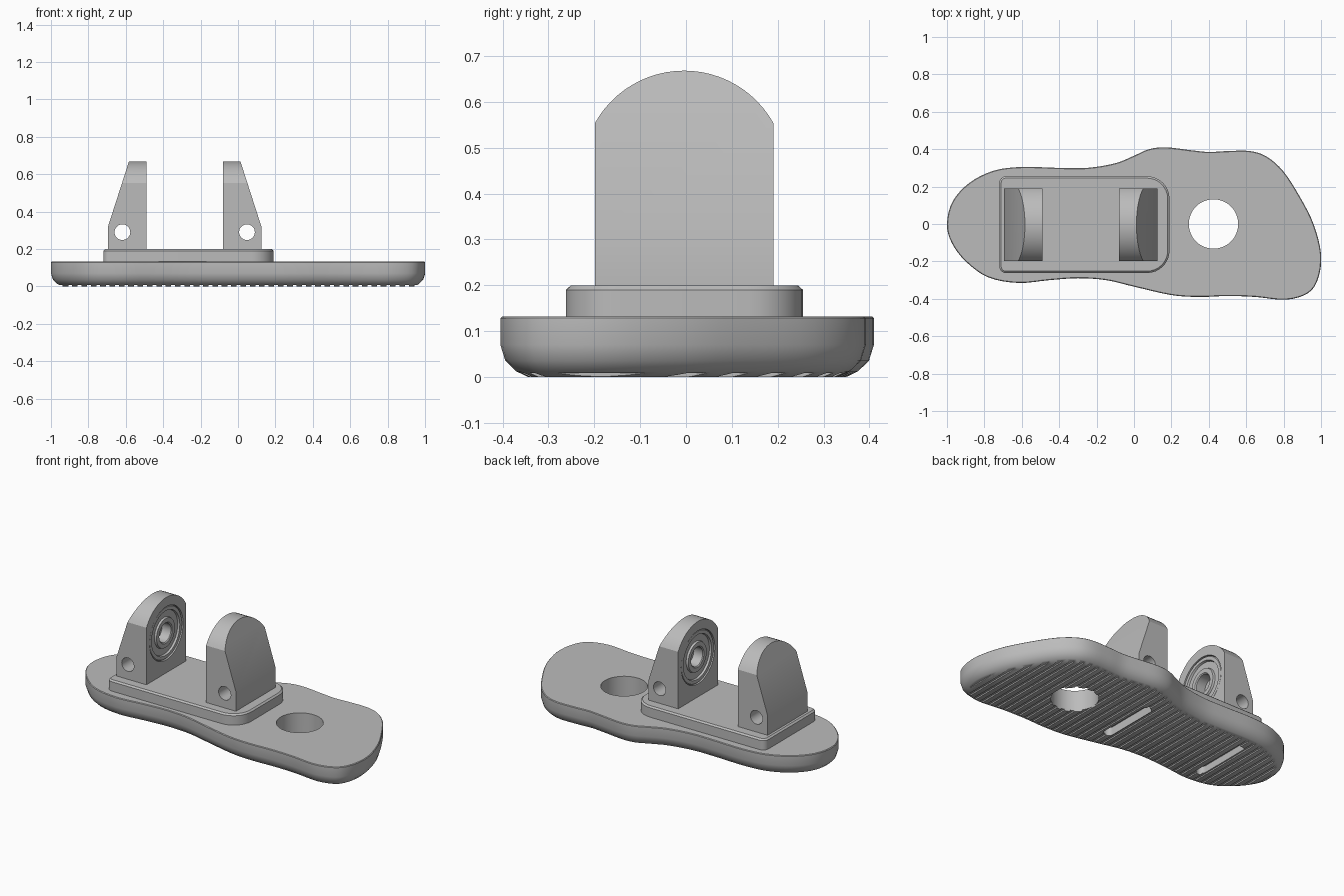
import bpy, bmesh
from math import cos, sin, pi, radians
from mathutils import Vector

cube = bpy.data.objects.get("Cube")
if cube:
    bpy.data.objects.remove(cube, do_unlink=True)

grey = bpy.data.materials.new("mid_grey")
grey.use_nodes = True
COLOUR = (0.5, 0.5, 0.5, 1)
grey.diffuse_color = COLOUR
grey.node_tree.nodes["Principled BSDF"].inputs["Base Color"].default_value = COLOUR


def finish(name, bm):
    bmesh.ops.recalc_face_normals(bm, faces=bm.faces)
    mesh = bpy.data.meshes.new(name)
    bm.to_mesh(mesh)
    bm.free()
    mesh.materials.append(grey)
    obj = bpy.data.objects.new(name, mesh)
    bpy.context.collection.objects.link(obj)
    return obj


def loft(bm, rings, closed=False):
    """Skin a row of equal rings; cap the ends, or join last to first."""
    loops = [[bm.verts.new(p) for p in ring] for ring in rings]
    n = len(loops[0])
    pairs = list(zip(loops, loops[1:]))
    if closed:
        pairs.append((loops[-1], loops[0]))
    else:
        bm.faces.new(loops[0])
        bm.faces.new(loops[-1])
    for a, b in pairs:
        for i in range(n):
            j = (i + 1) % n
            bm.faces.new((a[i], a[j], b[j], b[i]))


def ring(axis, at, centre, r, n=48):
    """Circle across an axis; centre holds the other two coordinates."""
    pts = []
    for i in range(n):
        p = [centre[0] + r * cos(2 * pi * i / n), centre[1] + r * sin(2 * pi * i / n)]
        p.insert(axis, at)
        pts.append(Vector(p))
    return pts


def rod(bm, axis, start, end, centre, r, n=48):
    loft(bm, [ring(axis, start, centre, r, n), ring(axis, end, centre, r, n)])


def rounded_rect(x0, x1, y0, y1, r_left, r_right, z, inset=0):
    corners = [(x1, y1, r_right, 0), (x0, y1, r_left, 1),
               (x0, y0, r_left, 2), (x1, y0, r_right, 3)]
    pts = []
    for x, y, r, quarter in corners:
        cx = x - r if x == x1 else x + r
        cy = y - r if y == y1 else y + r
        for k in range(9):
            a = (quarter + k / 8) * pi / 2
            pts.append(Vector((cx + (r - inset) * cos(a), cy + (r - inset) * sin(a), z)))
    return pts


def cut(obj, bm):
    cutter = finish("cutter", bm)
    cutter.hide_render = True
    mod = obj.modifiers.new("cut", 'BOOLEAN')
    mod.operation = 'DIFFERENCE'
    mod.solver = 'EXACT'
    mod.object = cutter
    deps = bpy.context.evaluated_depsgraph_get()
    mesh = bpy.data.meshes.new_from_object(obj.evaluated_get(deps))
    obj.modifiers.clear()
    obj.data = mesh
    bpy.data.objects.remove(cutter, do_unlink=True)


def smooth(obj, angle=30):
    obj.data.shade_smooth()
    obj.data.set_sharp_from_angle(angle=radians(angle))


# Sole: smooth outline through control points, rounded underneath
OUTLINE = [(-1, 0), (-.97, .12), (-.88, .22), (-.75, .285), (-.6, .305), (-.4, .3),
           (-.25, .3), (-.1, .325), (0, .365), (.08, .4), (.17, .41), (.3, .395),
           (.4, .385), (.5, .39), (.62, .39), (.71, .36), (.8, .28), (.89, .14),
           (.96, 0), (1, -.16), (.985, -.29), (.93, -.37), (.81, -.405), (.65, -.39),
           (.5, -.385), (.35, -.39), (.2, -.38), (0, -.335), (-.15, -.3), (-.3, -.29),
           (-.45, -.3), (-.62, -.315), (-.78, -.285), (-.9, -.2), (-.975, -.1)]


def spline(points, steps=4):
    out, n = [], len(points)
    for i in range(n):
        a, b, c, d = (Vector(points[(i + k) % n]) for k in (-1, 0, 1, 2))
        for s in range(steps):
            t = s / steps
            out.append(b + (c - a) * t / 2 + (2 * a - 5 * b + 4 * c - d) * t * t / 2
                       + (3 * b - a - 3 * c + d) * t ** 3 / 2)
    return out


edge = spline(OUTLINE)


def sole_ring(z, inset):
    pts = []
    for i, p in enumerate(edge):
        t = (edge[(i + 1) % len(edge)] - edge[i - 1]).normalized()
        pts.append(Vector((p.x + t.y * inset, p.y - t.x * inset, z)))
    return pts


bm = bmesh.new()
loft(bm, [sole_ring(z, d) for z, d in
          [(0, .06), (.012, .035), (.035, .011), (.07, 0), (.128, 0), (.132, .004)]])
sole = finish("sole", bm)

# Tread grooves across the underside
bm = bmesh.new()
for i in range(-19, 20):
    x = i * .05 + .003
    loft(bm, [[Vector((x + sx * .01, sy * .6, z)) for sx, sy in
               ((-1, -1), (1, -1), (1, 1), (-1, 1))] for z in (-.05, .008)])
cut(sole, bm)

# Round opening, fastener slots and screw holes
MID_X, MID_Y, PIN = -.285, -.004, .333
bm = bmesh.new()
rod(bm, 2, -.1, .3, (.425, 0), .132, 64)
for side in (-1, 1):
    x = MID_X + side * PIN
    loft(bm, [rounded_rect(x - .03, x + .03, -.19, .19, .0299, .0299, z) for z in (-.1, .05)])
cut(sole, bm)
bm = bmesh.new()
for side in (-1, 1):
    for k in (-1, 0, 1):
        rod(bm, 2, .03, .12, (MID_X + side * PIN, k * .1), .018, 16)
cut(sole, bm)
smooth(sole)

# Mounting plate
bm = bmesh.new()
loft(bm, [rounded_rect(-.72, .19, -.262, .255, .035, .12, z, d)
          for z, d in [(.125, 0), (.19, 0), (.199, .01)]])
smooth(finish("mounting_plate", bm))

# Brackets: arched profile, slanted outer face, bearing pocket and pin hole
AXLE_Z, ARCH_R, HALF = .445, .223, .195
INNER, OUTER, TOP = .205, .41, .298
arch = [(MID_Y - HALF, .19), (MID_Y + HALF, .19)]
for k in range(25):
    a = radians(29 + 122 * k / 24)
    arch.append((MID_Y + ARCH_R * cos(a), AXLE_Z + ARCH_R * sin(a)))

for side, label in ((-1, "right"), (1, "left")):
    def at(u):
        return MID_X + side * u

    bm = bmesh.new()
    loft(bm, [[Vector((at(u), y, z)) for y, z in arch] for u in (INNER, OUTER)])
    cut_geo = bmesh.ops.bisect_plane(
        bm, geom=bm.verts[:] + bm.edges[:] + bm.faces[:],
        plane_co=(at(OUTER), 0, .32), plane_no=(side * .348, 0, OUTER - TOP),
        clear_outer=True)["geom_cut"]
    bmesh.ops.holes_fill(bm, edges=[e for e in cut_geo if isinstance(e, bmesh.types.BMEdge)])
    bracket = finish(label + "_bracket", bm)

    bm = bmesh.new()
    rod(bm, 0, at(INNER - .1), at(INNER + .07), (MID_Y, AXLE_Z), .165, 64)
    rod(bm, 1, -.5, .5, (at(PIN), .29), .042, 32)
    cut(bracket, bm)
    smooth(bracket, 20)

    # Bearing: outer race, recessed shield, inner race and bore
    bm = bmesh.new()
    profile = [(.07, .163), (.009, .163), (.004, .158), (.004, .138), (.016, .134),
               (.016, .094), (.004, .09), (.004, .064), (.009, .058), (.07, .058)]
    loft(bm, [ring(0, at(INNER + d), (MID_Y, AXLE_Z), r, 64) for d, r in profile], closed=True)
    smooth(finish(label + "_bearing", bm))
